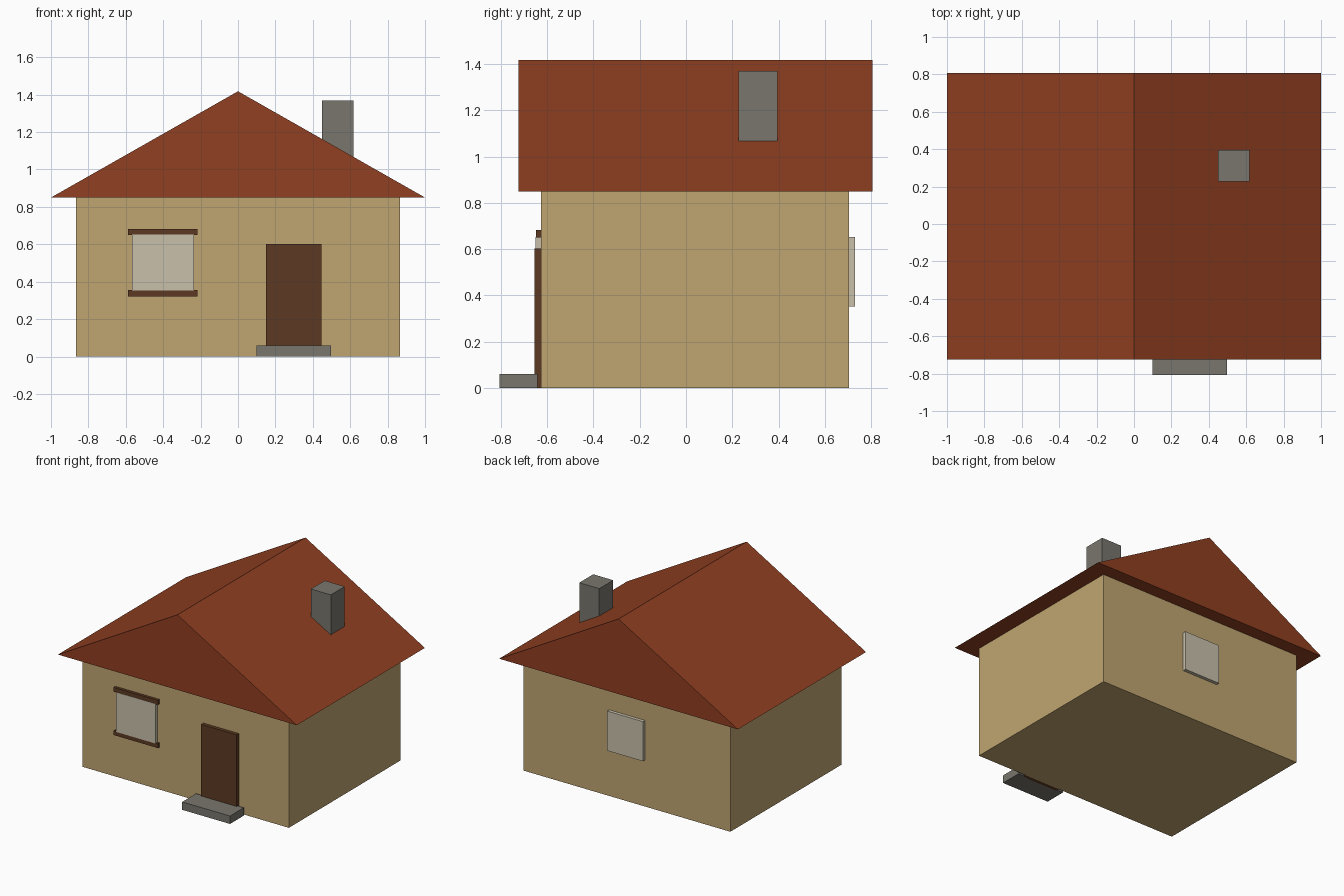
import bpy
import bmesh

default = bpy.data.objects.get("Cube")
if default:
    bpy.data.objects.remove(default, do_unlink=True)


def material(name, rgb):
    mat = bpy.data.materials.new(name)
    mat.use_nodes = True
    colour = (*rgb, 1)
    mat.diffuse_color = colour
    mat.node_tree.nodes["Principled BSDF"].inputs["Base Color"].default_value = colour
    return mat


plaster = material("sand_plaster", (0.53, 0.375, 0.165))
tile = material("red_roof_tile", (0.28, 0.05, 0.015))
stone = material("grey_stone", (0.19, 0.18, 0.155))
wood = material("dark_wood", (0.108, 0.042, 0.016))
glass = material("pale_glass", (0.58, 0.53, 0.405))


def prism(name, profile, y0, y1, mat):
    """Extrude an x-z outline from y0 (front) to y1 (back)."""
    bm = bmesh.new()
    face = bm.faces.new([bm.verts.new((x, y0, z)) for x, z in profile])
    new = bmesh.ops.extrude_face_region(bm, geom=[face])["geom"]
    verts = [v for v in new if isinstance(v, bmesh.types.BMVert)]
    bmesh.ops.translate(bm, verts=verts, vec=(0, y1 - y0, 0))
    bmesh.ops.recalc_face_normals(bm, faces=bm.faces)
    mesh = bpy.data.meshes.new(name)
    bm.to_mesh(mesh)
    bm.free()
    mesh.materials.append(mat)
    obj = bpy.data.objects.new(name, mesh)
    bpy.context.collection.objects.link(obj)
    return obj


def box(name, xs, ys, zs, mat):
    (x0, x1), (z0, z1) = xs, zs
    return prism(name, [(x0, z0), (x1, z0), (x1, z1), (x0, z1)], *ys, mat)


# House body, gabled roof and chimney
FRONT, BACK, EAVES = -0.627, 0.705, 0.85
box("walls", (-0.865, 0.865), (FRONT, BACK), (0, EAVES), plaster)
prism("roof", [(-1, EAVES), (1, EAVES), (0, 1.418)], -0.725, 0.807, tile)
box("chimney", (0.45, 0.617), (0.228, 0.395), (0.95, 1.37), stone)

# Entrance
box("door", (0.15, 0.447), (-0.654, FRONT), (0, 0.602), wood)
box("doorstep", (0.098, 0.498), (-0.807, -0.642), (0, 0.06), stone)

# Windows and wooden trim
box("front_window", (-0.567, -0.235), (-0.65, FRONT), (0.352, 0.652), glass)
box("back_window", (-0.15, 0.15), (BACK, 0.73), (0.352, 0.652), glass)
for name, z in (("window_sill", 0.322), ("window_lintel", 0.65)):
    box(name, (-0.587, -0.217), (-0.648, FRONT), (z, z + 0.033), wood)
